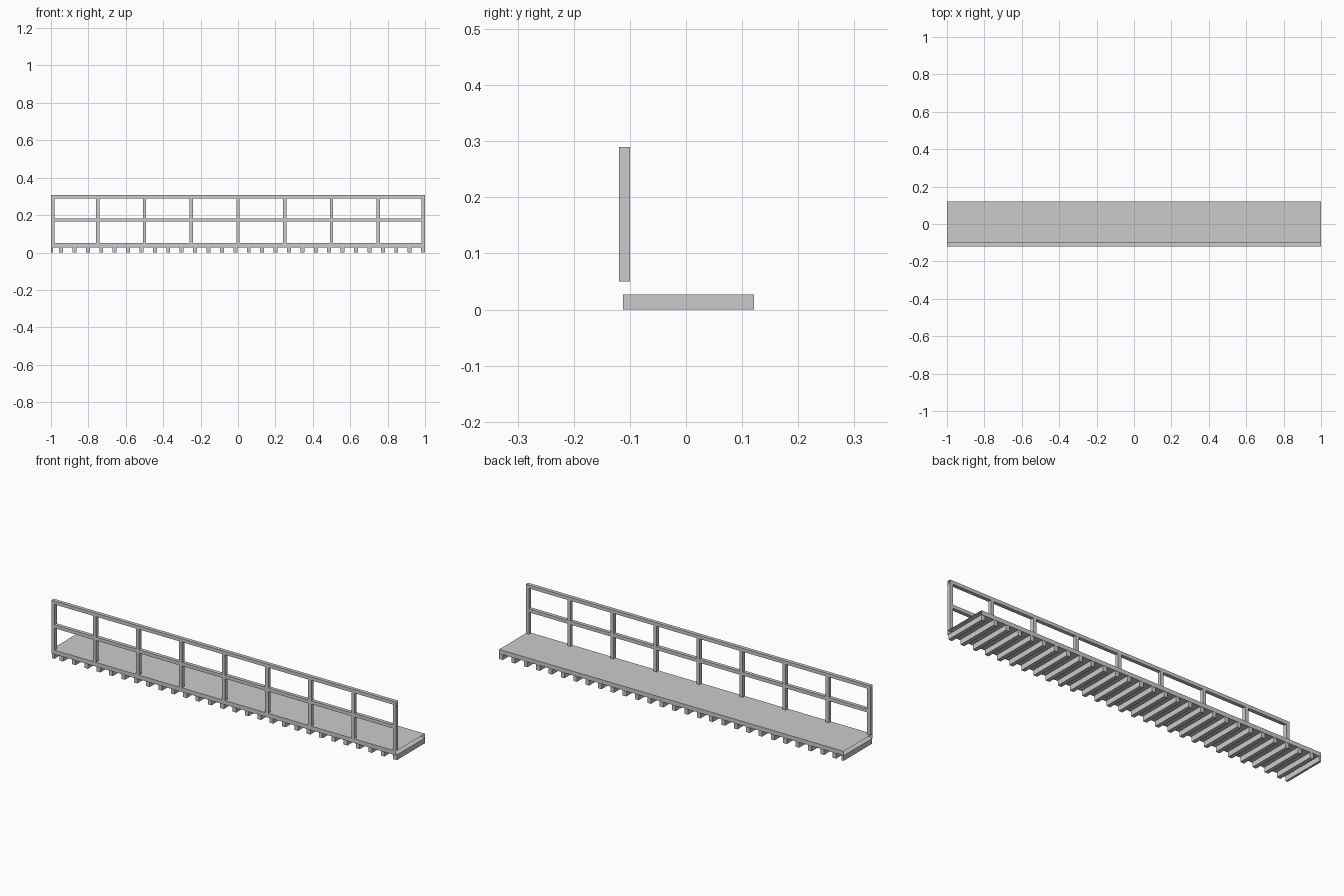
import bpy, bmesh
from mathutils import Vector

if "Cube" in bpy.data.objects:
    bpy.data.objects.remove(bpy.data.objects["Cube"])


def add_box(bm, lo, hi, open_ends=False):
    """Axis-aligned box; open_ends leaves out the two faces across x."""
    lo, hi = Vector(lo), Vector(hi)
    verts = bmesh.ops.create_cube(bm, size=1)["verts"]
    for v in verts:
        v.co = Vector((lo[i] + (v.co[i] + 0.5) * (hi[i] - lo[i]) for i in range(3)))
    if open_ends:
        faces = {f for v in verts for f in v.link_faces}
        ends = [f for f in faces
                if max(v.co.x for v in f.verts) - min(v.co.x for v in f.verts) < 1e-6]
        bmesh.ops.delete(bm, geom=ends, context="FACES_ONLY")


def make(name, boxes, open_ends=False):
    bm = bmesh.new()
    for lo, hi in boxes:
        add_box(bm, lo, hi, open_ends)
    mesh = bpy.data.meshes.new(name)
    bm.to_mesh(mesh)
    bm.free()
    obj = bpy.data.objects.new(name, mesh)
    bpy.context.collection.objects.link(obj)
    return obj


FRONT, RAIL_BACK, BACK = -0.119, -0.1, 0.121
DECK_LOW, DECK_TOP = 0.028, 0.05

# walking surface, an open-ended hollow slab
make("deck", [((-1, FRONT, DECK_LOW), (1, BACK, DECK_TOP))], open_ends=True)

# cross joists under the deck, pitched from the right end
pitch, width = 0.0717, 0.021
joists = []
for k in range(28):
    x = 0.9895 - k * pitch
    joists.append(((x - width / 2, -0.112, 0), (x + width / 2, BACK, 0.027)))
joists.append(((-1, -0.112, 0), (-0.988, BACK, 0.027)))
make("joists", joists)

# railing posts, the end ones flush with the deck ends
posts = []
for k in range(9):
    x = max(-0.991, min(0.991, -1 + k * 0.25))
    posts.append(((x - 0.009, FRONT, DECK_TOP), (x + 0.009, RAIL_BACK, 0.29)))
make("railing_posts", posts)

# hollow horizontal rails
for name, z in (("middle_rail", 0.165), ("top_rail", 0.29)):
    make(name, [((-1, FRONT, z), (1, RAIL_BACK, z + 0.018))], open_ends=True)
